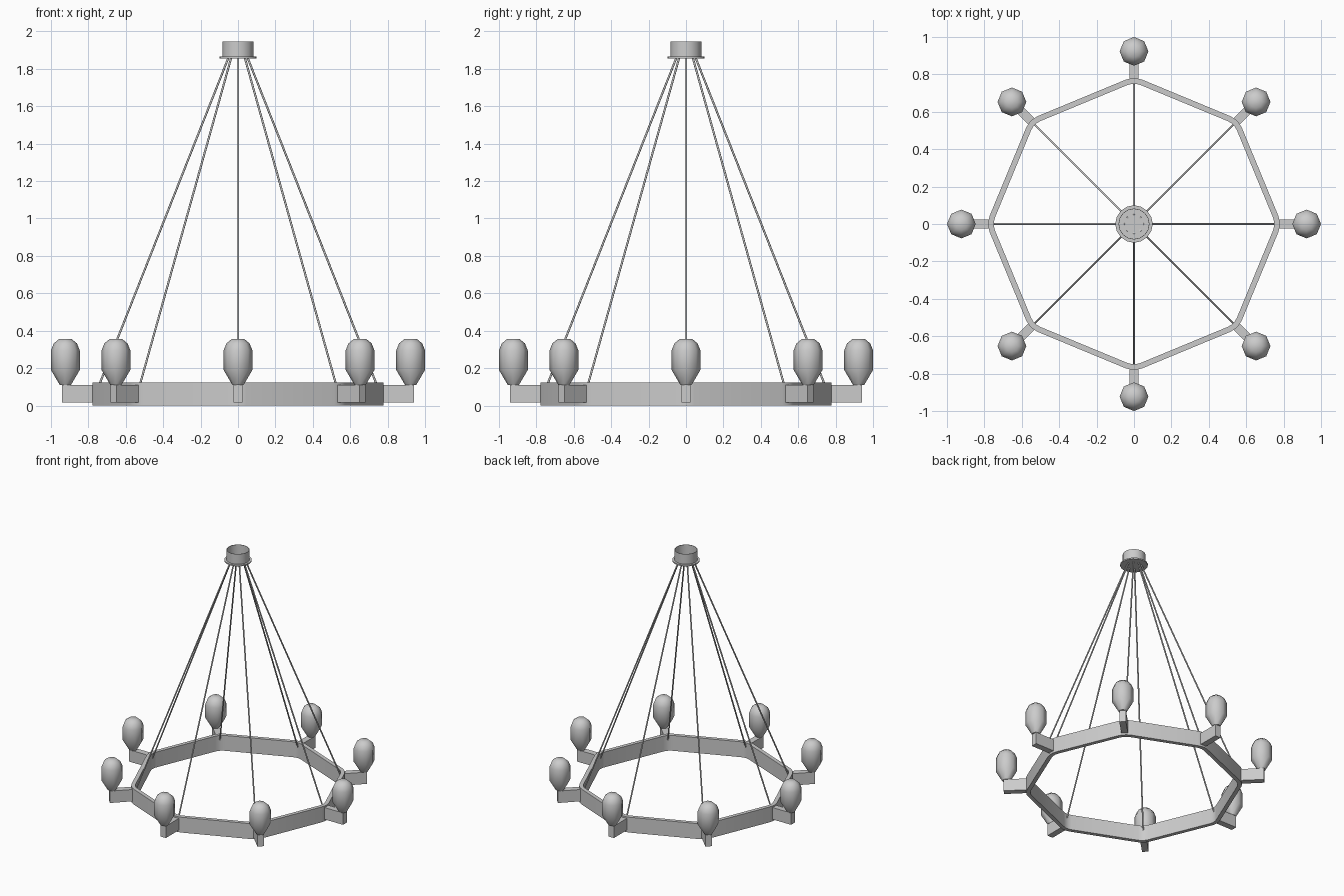
import bpy, math
from mathutils import Vector

if "Cube" in bpy.data.objects:
    bpy.data.objects.remove(bpy.data.objects["Cube"])

TAU = 2 * math.pi


def make(name, verts, faces, smooth=None):
    me = bpy.data.meshes.new(name)
    me.from_pydata(verts, [], faces)
    me.update()
    ob = bpy.data.objects.new(name, me)
    bpy.context.collection.objects.link(ob)
    if smooth:
        bpy.ops.object.select_all(action='DESELECT')
        ob.select_set(True)
        bpy.context.view_layer.objects.active = ob
        bpy.ops.object.shade_smooth_by_angle(angle=math.radians(smooth))
    return ob


def loft(name, rings, cap_start=True, cap_end=True, closed=False, smooth=None):
    """Skin a list of equally sized vertex loops."""
    n, k = len(rings[0]), len(rings)
    faces = []
    for i in range(k if closed else k - 1):
        a, b = i * n, ((i + 1) % k) * n
        faces += [(a + j, a + (j + 1) % n, b + (j + 1) % n, b + j) for j in range(n)]
    if cap_start and not closed:
        faces.append(tuple(reversed(range(n))))
    if cap_end and not closed:
        faces.append(tuple(range((k - 1) * n, k * n)))
    return make(name, [v for r in rings for v in r], faces, smooth)


def circle(r, z, n, cx=0, cy=0, turn=0):
    return [(cx + r * math.cos(turn + TAU * i / n), cy + r * math.sin(turn + TAU * i / n), z)
            for i in range(n)]


def octagon(z, inset):
    """Octagon loop with rounded corners on the axes and diagonals."""
    r = 0.12
    c = 0.79 - r / math.cos(TAU / 16)
    pts = []
    for i in range(8):
        a = i * TAU / 8
        for d in (-22.5, -7.5, 7.5, 22.5):
            t = a + math.radians(d)
            pts.append((c * math.cos(a) + (r - inset) * math.cos(t),
                        c * math.sin(a) + (r - inset) * math.sin(t), z))
    return pts


# Octagonal ring band
loft("ring_frame", [octagon(0, 0), octagon(0.122, 0),
                    octagon(0.122, 0.03), octagon(0, 0.03)], closed=True, smooth=20)

# Ceiling canopy: flange plate and open cup
loft("canopy_plate", [circle(0.1, 1.856, 16), circle(0.1, 1.866, 16)], smooth=40)
loft("canopy_cup", [circle(0.083, 1.866, 16), circle(0.083, 1.946, 16),
                    circle(0.080, 1.946, 16), circle(0.080, 1.866, 16)],
     closed=True, smooth=40)

bulb_profile = [(0.03, 0.11), (0.077, 0.19), (0.077, 0.295), (0.062, 0.332), (0.033, 0.356)]

for i in range(8):
    a = i * TAU / 8
    u = Vector((math.cos(a), math.sin(a), 0))
    s = Vector((-u.y, u.x, 0))
    up = Vector((0, 0, 1))

    # Bracket arm
    def section(d):
        return [u * d + s * y + up * z for y, z in
                ((-0.024, 0.016), (0.024, 0.016), (0.024, 0.11), (-0.024, 0.11))]
    loft(f"arm_{i + 1}", [section(0.757), section(0.941)])

    # Lamp bulb
    c = u * 0.923
    loft(f"bulb_{i + 1}", [circle(r, z, 8, c.x, c.y, a) for r, z in bulb_profile], smooth=50)

    # Suspension rod from canopy to inside of ring
    p, q = u * 0.752 + up * 0.085, u * 0.048 + up * 1.868
    t = (q - p).normalized()
    w = t.cross(s)
    loft(f"rod_{i + 1}", [[e + s * x + w * y for x, y, _ in circle(0.0055, 0, 8)]
                          for e in (p, q)], smooth=50)
    
# Consistent outward normals
import bmesh
for ob in bpy.context.collection.objects:
    bm = bmesh.new()
    bm.from_mesh(ob.data)
    bmesh.ops.recalc_face_normals(bm, faces=bm.faces)
    bm.to_mesh(ob.data)
    bm.free()
